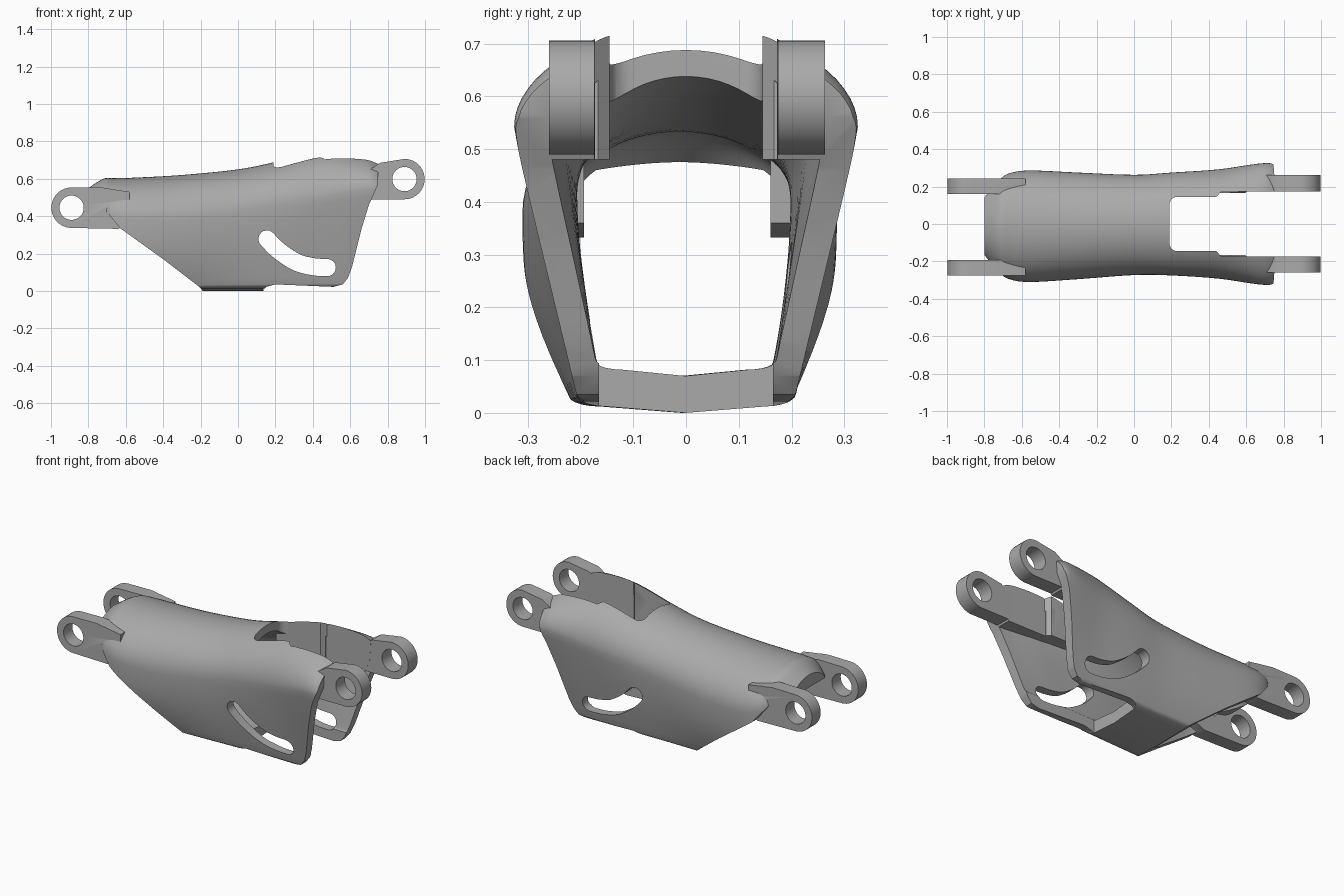
import bpy, bmesh, math

if "Cube" in bpy.data.objects:
    bpy.data.objects.remove(bpy.data.objects["Cube"])

grey = bpy.data.materials.new("mid_grey")
grey.use_nodes = True
grey.diffuse_color = (0.4, 0.4, 0.4, 1)
grey.node_tree.nodes["Principled BSDF"].inputs["Base Color"].default_value = (0.4, 0.4, 0.4, 1)


def finish(bm, name):
    bmesh.ops.recalc_face_normals(bm, faces=bm.faces)
    mesh = bpy.data.meshes.new(name)
    bm.to_mesh(mesh)
    bm.free()
    mesh.materials.append(grey)
    obj = bpy.data.objects.new(name, mesh)
    bpy.context.collection.objects.link(obj)
    return obj


def prism(name, outline, lo, hi, axis="y"):
    """Extrude an outline: (x, z) along y, or (x, y) along z."""
    bm = bmesh.new()
    place = (lambda a, b, d: (a, d, b)) if axis == "y" else (lambda a, b, d: (a, b, d))
    face = bm.faces.new([bm.verts.new(place(a, b, lo)) for a, b in outline])
    ext = bmesh.ops.extrude_face_region(bm, geom=[face])
    verts = [v for v in ext["geom"] if isinstance(v, bmesh.types.BMVert)]
    bmesh.ops.translate(bm, verts=verts, vec=place(0, 0, hi - lo))
    return finish(bm, name)


def box(name, x0, x1, y0, y1, z0, z1):
    return prism(name, [(x0, z0), (x1, z0), (x1, z1), (x0, z1)], y0, y1)


def combine(target, tool, operation):
    mod = target.modifiers.new("combine", "BOOLEAN")
    mod.object, mod.operation, mod.solver = tool, operation, "EXACT"
    graph = bpy.context.evaluated_depsgraph_get()
    mesh = bpy.data.meshes.new_from_object(target.evaluated_get(graph))
    target.modifiers.clear()
    target.data = mesh
    bpy.data.objects.remove(tool)


def arc(cx, cz, r, a0, a1, n=20):
    return [(cx + r * math.cos(math.radians(a0 + (a1 - a0) * i / n)),
             cz + r * math.sin(math.radians(a0 + (a1 - a0) * i / n))) for i in range(n + 1)]


def spline(points, steps):
    """Catmull-Rom through tuples of any length."""
    out = []
    for i in range(len(points) - 1):
        p0, p1 = points[max(i - 1, 0)], points[i]
        p2, p3 = points[i + 1], points[min(i + 2, len(points) - 1)]
        for s in range(steps):
            t = s / steps
            out.append(tuple(b + 0.5 * t * (c - a + t * (2*a - 5*b + 4*c - d + t * (3*(b - c) + d - a)))
                             for a, b, c, d in zip(p0, p1, p2, p3)))
    return out + [points[-1]]


def loft(name, rows):
    """Rows: x, half width, top, widest height, bottom, bottom half width, belly power, y centre."""
    bm = bmesh.new()
    rings = []
    for x, w, top, mid, low, wb, power, cy in rows:
        half = []
        for i in range(17):
            a = math.pi / 2 * (1 - i / 16)
            half.append((w * math.cos(a), mid + (top - mid) * math.sin(a)))
        wb = min(wb, w)
        for i in range(1, 13):
            t = 0.92 * i / 12
            half.append((wb + (w - wb) * (1 - t ** power), mid + (low - mid) * t))
        y, z = half[-1]
        for i in range(1, 6):
            a = math.pi / 2 * i / 5
            half.append((y - 0.3 * wb * (1 - math.cos(a)), z + (low + 0.012 - z) * math.sin(a)))
        half.append((0, low))
        loop = half + [(-b, c) for b, c in half[-2:0:-1]]
        rings.append([bm.verts.new((x, cy + b, c)) for b, c in loop])
    n = len(rings[0])
    for r, s in zip(rings, rings[1:]):
        for i in range(n):
            bm.faces.new((r[i], r[(i + 1) % n], s[(i + 1) % n], s[i]))
    bm.faces.new(rings[0])
    bm.faces.new(rings[-1])
    return finish(bm, name)


# Outer shell stations: x, half width, top, widest height, y centre
stations = [(-0.80, 0.17, 0.55, 0.42, -0.012), (-0.72, 0.25, 0.60, 0.42, -0.012),
            (-0.66, 0.285, 0.603, 0.40, -0.012), (-0.55, 0.298, 0.606, 0.38, -0.012),
            (-0.3, 0.285, 0.62, 0.38, -0.01), (0, 0.268, 0.65, 0.42, -0.005),
            (0.2, 0.275, 0.69, 0.46, 0), (0.45, 0.292, 0.75, 0.50, 0),
            (0.66, 0.322, 0.735, 0.54, 0), (0.74, 0.322, 0.71, 0.54, 0),
            (0.77, 0.29, 0.69, 0.54, 0)]
outer, inner = [], []
for x, w, top, mid, cy in spline(stations, 5):
    power = max(1.1, min(2.8, 1.8 - 1.6 * x))
    outer.append((x, w, top, mid, 0, 0.2, power, cy))
    inner.append((x, w - 0.065, top - (0.05 if x > 0 else 0.05 - 0.03 * x), mid - 0.02,
                  0.07, 0.165, power, cy))
inner = [(-0.95,) + inner[0][1:]] + inner + [(0.95,) + inner[-1][1:]]
shell = loft("shell", outer)
cavity = loft("cavity", inner)

# Solid rails left standing inside the cavity beside the top notch
for s in (-1, 1):
    for x0, x1, near in ((0.15, 0.46, 0.145), (0.45, 0.85, 0.172)):
        y0, y1 = sorted((s * near, s * 0.4))
        combine(cavity, box("rail", x0, x1, y0, y1, 0.48, 0.9), "DIFFERENCE")

# Side silhouette with slanted open ends
side = [(-0.8, 0.475), (-0.8, 0.57), (-0.72, 0.64), (-0.70, 0.8), (0.72, 0.8), (0.752, 0.66),
        (0.745, 0.56), (0.70, 0.46), (0.66, 0.33), (0.61, 0.13), (0.588, 0.07), (0.56, 0.035),
        (0.51, 0.022), (0.2, 0.035), (0.15, 0.022), (0.13, -0.01), (-0.18, -0.01), (-0.205, 0.02),
        (-0.25, 0.055), (-0.4, 0.17), (-0.63, 0.335), (-0.70, 0.42), (-0.725, 0.46)]
combine(shell, prism("silhouette", side, -0.6, 0.6), "INTERSECT")
combine(shell, cavity, "DIFFERENCE")

# Top notch with rounded inner corners, and the open underside
notch = (arc(0.23, -0.105, 0.04, 270, 180, 6) + arc(0.23, 0.105, 0.04, 180, 90, 6)
         + [(0.44, 0.145), (0.465, 0.172), (1.1, 0.175), (1.1, -0.175), (0.465, -0.172), (0.44, -0.145)])
combine(shell, prism("top_notch", notch, 0.3, 1, "z"), "DIFFERENCE")
combine(shell, box("underside_gap", 0.135, 1, -0.165, 0.165, -0.2, 0.3), "DIFFERENCE")

# Curved slot through both side walls
path = spline([(0.155, 0.278), (0.215, 0.218), (0.31, 0.155), (0.40, 0.13), (0.477, 0.125)], 5)
upper, lower = [], []
for i, (x, z) in enumerate(path):
    a, b = path[max(i - 1, 0)], path[min(i + 1, len(path) - 1)]
    ang = math.atan2(b[1] - a[1], b[0] - a[0])
    dx, dz = -math.sin(ang) * 0.046, math.cos(ang) * 0.046
    upper.append((x + dx, z + dz))
    lower.append((x - dx, z - dz))
    if i == 0:
        start = math.degrees(ang)
end = math.degrees(ang)
slot = (upper + arc(*path[-1], 0.046, end + 90, end - 90, 10)[1:-1] + lower[::-1]
        + arc(*path[0], 0.046, start + 270, start + 90, 10)[1:-1])
combine(shell, prism("slot", slot, -0.6, 0.6), "DIFFERENCE")

# Hinge lugs at both ends, each with a pin hole
rear = arc(-0.89, 0.445, 0.108, 90, 270) + [(-0.64, 0.332), (-0.58, 0.36), (-0.58, 0.53), (-0.74, 0.555)]
front = arc(0.89, 0.598, 0.108, -90, 90) + [(0.76, 0.685), (0.69, 0.64), (0.69, 0.49)]
for outline, cx, cz, spans in ((rear, -0.89, 0.445, ((0.16, 0.242), (-0.275, -0.193))),
                               (front, 0.89, 0.598, ((0.174, 0.263), (-0.26, -0.173)))):
    for lo, hi in spans:
        lug = prism("lug", outline, lo, hi)
        hole = prism("pin_hole", arc(cx, cz, 0.065, 0, 348.75, 31), lo - 0.02, hi + 0.02)
        combine(lug, hole, "DIFFERENCE")
        combine(shell, lug, "UNION")

# Smooth skin with crisp cut edges
shell.name = "hinged_shell"
bpy.ops.object.select_all(action="DESELECT")
shell.select_set(True)
bpy.context.view_layer.objects.active = shell
bpy.ops.object.shade_smooth_by_angle(angle=math.radians(32))
